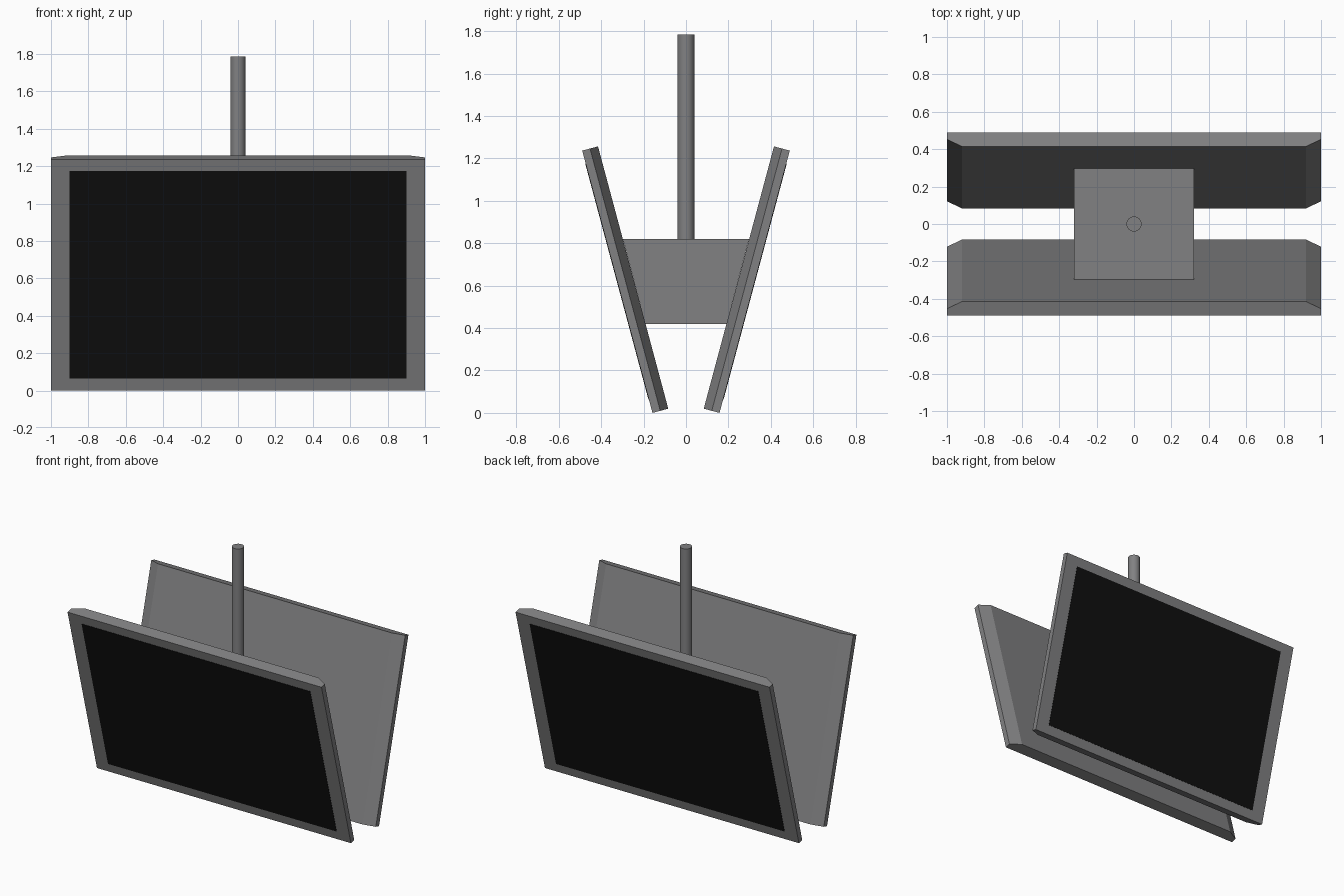
import bpy, bmesh, math
from mathutils import Vector

if "Cube" in bpy.data.objects:
    bpy.data.objects.remove(bpy.data.objects["Cube"])

TILT = math.radians(15)
HEIGHT, DEPTH = 1.28, 0.077
UP = Vector((0, -math.sin(TILT), math.cos(TILT)))      # up along the front panel
INWARD = Vector((0, math.cos(TILT), math.sin(TILT)))   # from screen towards the pole
BASE = Vector((0, -0.158, 0))                          # lower front edge of the panel


def material(name, value):
    m = bpy.data.materials.new(name)
    m.diffuse_color = (*value, 1)
    m.use_nodes = True
    m.node_tree.nodes["Principled BSDF"].inputs["Base Color"].default_value = m.diffuse_color
    return m


grey = material("grey plastic", (0.22, 0.22, 0.225))
black = material("black screen", (0.005, 0.005, 0.005))


def prism(name, profile, sweep, mat, mirror=False):
    """Extrude a closed outline along a vector, optionally mirrored front to back."""
    bm = bmesh.new()
    face = bm.faces.new([bm.verts.new(p) for p in profile])
    out = bmesh.ops.extrude_face_region(bm, geom=[face])
    moved = [v for v in out["geom"] if isinstance(v, bmesh.types.BMVert)]
    bmesh.ops.translate(bm, verts=moved, vec=sweep)
    bmesh.ops.recalc_face_normals(bm, faces=bm.faces)
    mesh = bpy.data.meshes.new(name)
    bm.to_mesh(mesh)
    bm.free()
    ob = bpy.data.objects.new(name, mesh)
    bpy.context.collection.objects.link(ob)
    mesh.materials.append(mat)
    if mirror:
        mod = ob.modifiers.new("mirror", 'MIRROR')
        mod.use_axis = (False, True, False)
        mod.use_mirror_merge = False
    return ob


def on_panel(x, depth, up=0):
    return BASE + Vector((x, 0, 0)) + INWARD * depth + UP * up


# Two tilted display housings with chamfered rear side edges
outline = [(-1, 0), (1, 0), (1, 0.038), (0.92, DEPTH), (-0.92, DEPTH), (-1, 0.038)]
prism("display_housing", [on_panel(x, d) for x, d in outline], UP * HEIGHT, grey, True)

# Thin screen plates
prism("screen", [on_panel(x, 0.001, s) for x, s in
                 [(-0.9, 0.066), (0.9, 0.066), (0.9, 1.215), (-0.9, 1.215)]],
      INWARD * -0.003, black, True)

# Wedge bracket filling the gap between the displays
prism("bracket", [(-0.32, y, z) for y, z in
                  [(-0.191, 0.42), (0.191, 0.42), (0.297, 0.82), (-0.297, 0.82)]],
      Vector((0.64, 0, 0)), grey)

# Ceiling pole
bpy.ops.mesh.primitive_cylinder_add(vertices=24, radius=0.04, depth=0.985,
                                    location=(0, 0, 1.2925))
pole = bpy.context.object
pole.name = "ceiling_pole"
pole.data.materials.append(grey)
bpy.ops.object.shade_smooth_by_angle()
